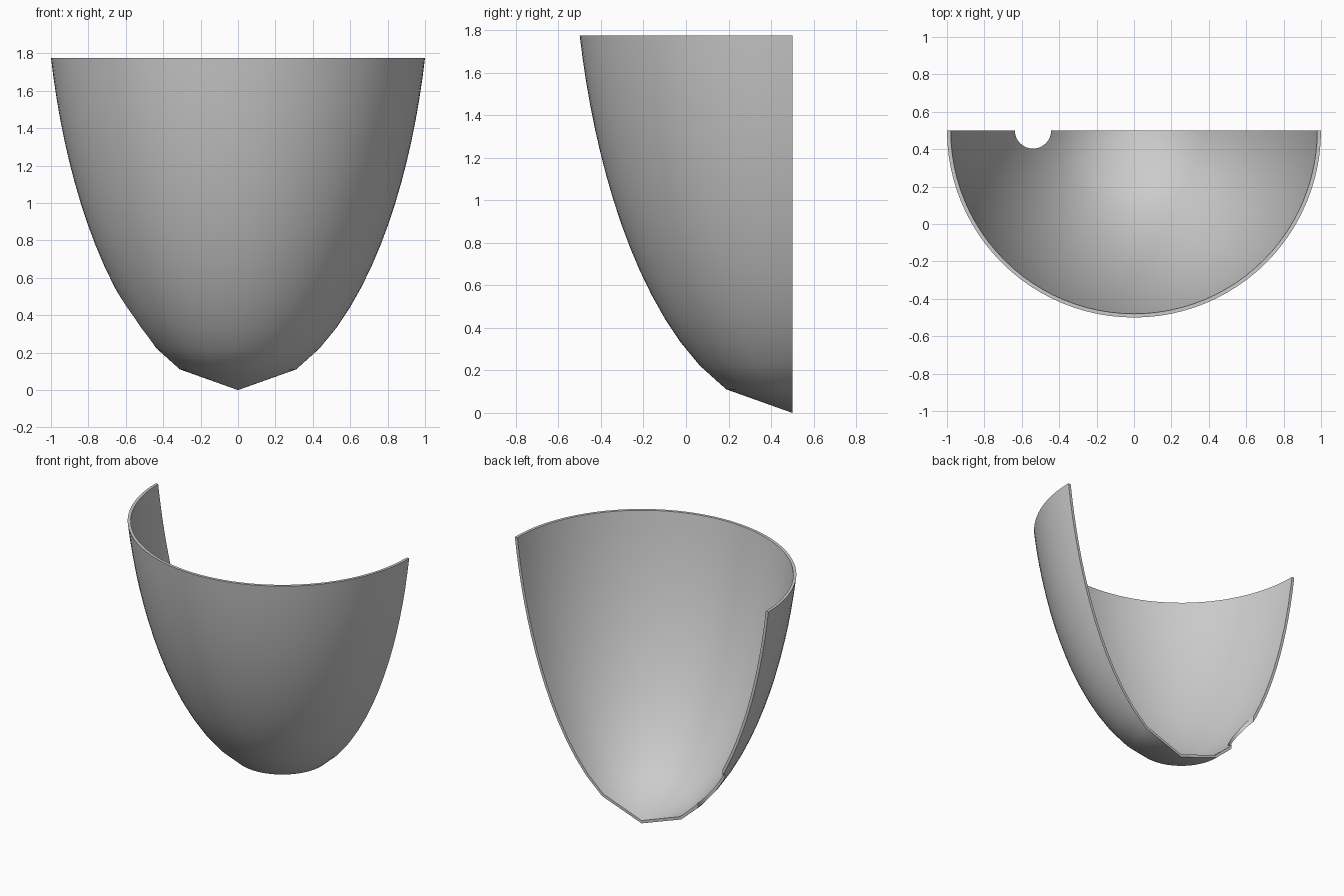
import bpy, bmesh, math
from mathutils import Matrix, Vector

cube = bpy.data.objects.get("Cube")
if cube:
    bpy.data.objects.remove(cube)

HEIGHT, RINGS, WALL = 1.775, 16, 0.02
ELLIPSE_R, ELLIPSE_H = 1.0356, 2.4
BACK = 0.5


def make_object(name, bm):
    mesh = bpy.data.meshes.new(name)
    bm.to_mesh(mesh)
    bm.free()
    obj = bpy.data.objects.new(name, mesh)
    bpy.context.collection.objects.link(obj)
    return obj


def radius(z):
    t = z / ELLIPSE_H
    return ELLIPSE_R * math.sqrt(2 * t - t * t)


# Material
grey = bpy.data.materials.new("light grey")
grey.use_nodes = True
colour = (0.6, 0.6, 0.6, 1)
grey.diffuse_color = colour
grey.node_tree.nodes["Principled BSDF"].inputs["Base Color"].default_value = colour

# Outer profile, and an inner one offset by the wall thickness
outer = [Vector((radius(HEIGHT * i / RINGS), 0, HEIGHT * i / RINGS)) for i in range(RINGS + 1)]
inner = [Vector((0, 0, WALL))]
for i in range(1, RINGS + 1):
    along = (outer[min(i + 1, RINGS)] - outer[i - 1]).normalized()
    inner.append(outer[i] + WALL * Vector((-along.z, 0, along.x)))
inner[-1].z = HEIGHT

# Half-bowl shell: profile turned half a circle, back edge closed
bm = bmesh.new()
verts = [bm.verts.new(p) for p in outer + inner[::-1]]
edges = [bm.edges.new(pair) for pair in zip(verts, verts[1:])]
bmesh.ops.spin(bm, geom=verts + edges, cent=(0, 0, 0), axis=(0, 0, 1),
               angle=-math.pi, steps=48)
bmesh.ops.remove_doubles(bm, verts=bm.verts, dist=0.0005)
bmesh.ops.holes_fill(bm, edges=[e for e in bm.edges if e.is_boundary], sides=0)
bmesh.ops.recalc_face_normals(bm, faces=bm.faces)
bmesh.ops.translate(bm, verts=bm.verts, vec=(0, BACK, 0))
shell = make_object("half_bowl_shell", bm)
shell.data.materials.append(grey)

# Drain hole, cut vertically through the back edge
bm = bmesh.new()
bmesh.ops.create_cone(bm, cap_ends=True, segments=32, radius1=0.097, radius2=0.097,
                      depth=1.6, matrix=Matrix.Translation((-0.54, BACK, 0.2)))
cutter = make_object("drain_hole_cutter", bm)
cutter.hide_render = True
cutter.hide_set(True)
cutter.data.materials.append(grey)
cut = shell.modifiers.new("drain_hole", "BOOLEAN")
cut.operation = "DIFFERENCE"
cut.solver = "EXACT"
cut.object = cutter

# Bake the cut, then smooth everything but the sharp edges
bpy.ops.object.select_all(action="DESELECT")
shell.select_set(True)
bpy.context.view_layer.objects.active = shell
bpy.ops.object.modifier_apply(modifier=cut.name)
bpy.data.objects.remove(cutter)
bpy.ops.object.shade_smooth_by_angle(angle=math.radians(30))
